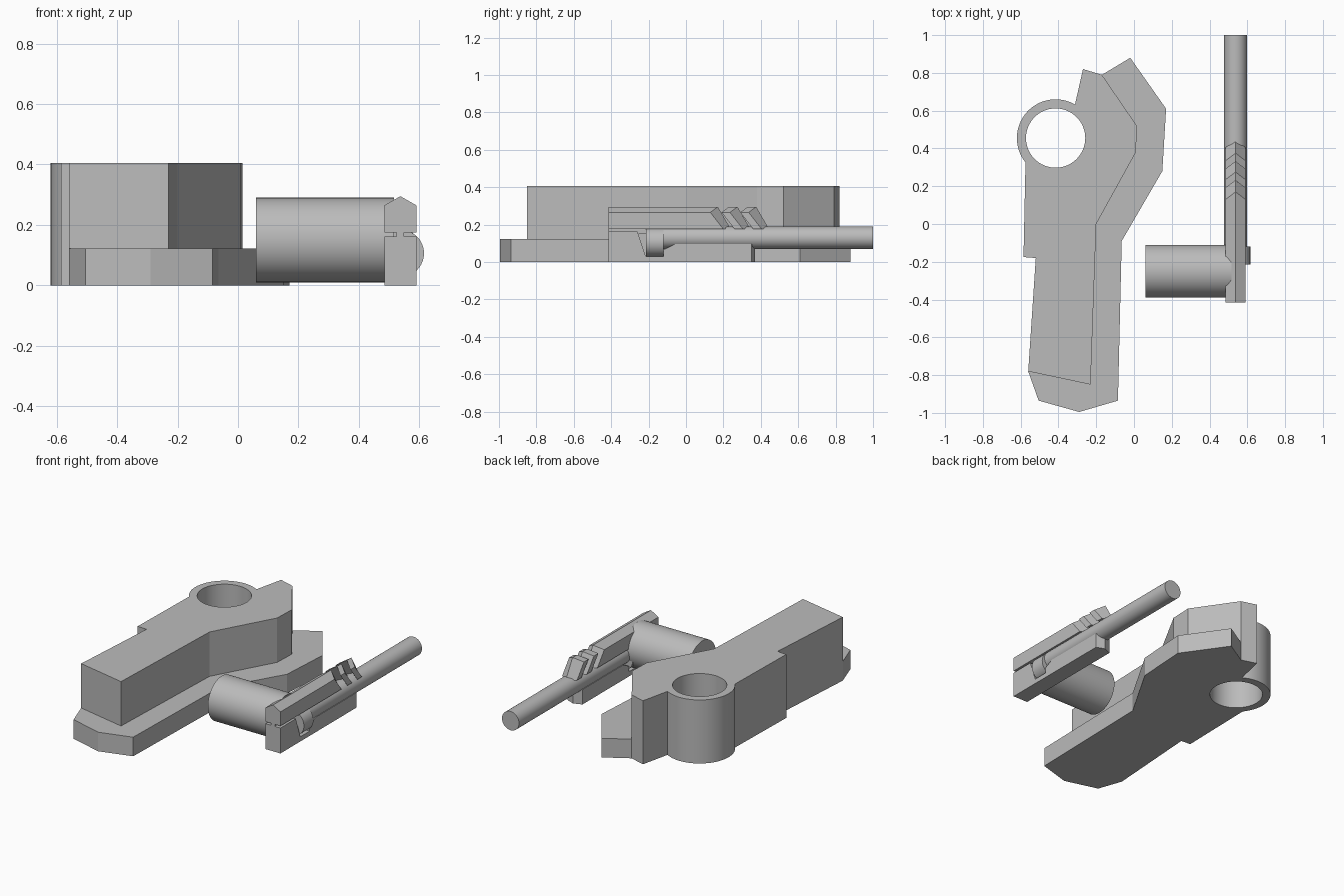
import bpy, bmesh, math
from mathutils import Matrix

cube = bpy.data.objects.get("Cube")
if cube:
    bpy.data.objects.remove(cube)

grey = bpy.data.materials.new("plain_grey")
grey.use_nodes = True
GREY = (0.5, 0.5, 0.5, 1)
grey.diffuse_color = GREY
next(n for n in grey.node_tree.nodes
     if n.type == 'BSDF_PRINCIPLED').inputs["Base Color"].default_value = GREY


def finish(bm, name, smooth=False):
    bmesh.ops.recalc_face_normals(bm, faces=bm.faces)
    mesh = bpy.data.meshes.new(name)
    bm.to_mesh(mesh)
    bm.free()
    mesh.materials.append(grey)
    obj = bpy.data.objects.new(name, mesh)
    bpy.context.collection.objects.link(obj)
    if smooth:
        bpy.ops.object.select_all(action='DESELECT')
        bpy.context.view_layer.objects.active = obj
        obj.select_set(True)
        bpy.ops.object.shade_smooth_by_angle(angle=math.radians(20))
    return obj


def prism(name, loops, low, high, axis='Z', smooth=False):
    """Extrude an outline, and any hole loops, along Z (xy points) or X (yz points)."""
    bm = bmesh.new()
    edges = []
    for loop in loops:
        vs = [bm.verts.new((a, b, low) if axis == 'Z' else (low, a, b)) for a, b in loop]
        edges += [bm.edges.new((v, vs[i - 1])) for i, v in enumerate(vs)]
    bmesh.ops.triangle_fill(bm, edges=edges, use_beauty=True)
    geo = bmesh.ops.extrude_face_region(bm, geom=bm.faces[:], use_keep_orig=True)["geom"]
    shift = (0, 0, high - low) if axis == 'Z' else (high - low, 0, 0)
    bmesh.ops.translate(bm, vec=shift,
                        verts=[g for g in geo if isinstance(g, bmesh.types.BMVert)])
    return finish(bm, name, smooth)


def cylinder(name, centre, radius, length, axis):
    bm = bmesh.new()
    turn = Matrix.Rotation(math.pi / 2, 4, 'Y' if axis == 'X' else 'X')
    bmesh.ops.create_cone(bm, cap_ends=True, segments=64, radius1=radius, radius2=radius,
                          depth=length, matrix=Matrix.Translation(centre) @ turn)
    return finish(bm, name, True)


def arc(centre, radius, start, end, count):
    angles = [math.radians(start + (end - start) * i / count) for i in range(count + 1)]
    return [(centre[0] + radius * math.cos(a), centre[1] + radius * math.sin(a)) for a in angles]


# Tall lever body with a bored boss, and the low ledge around its right side
BORE = (-0.415, 0.455)
inner_edge = [(-0.56, -0.78), (-0.23, -0.85), (-0.2, 0.0), (0.01, 0.38),
              (0.015, 0.52), (-0.17, 0.79)]
body = inner_edge + [(-0.27, 0.82)] + arc(BORE, 0.205, 60, 219, 32) \
    + [(-0.585, -0.175), (-0.52, -0.18)]
hole = arc(BORE, 0.157, 0, 360, 64)[:-1]
prism("lever_body", [body, hole], 0, 0.405, smooth=True)

ledge = [(-0.505, -0.935), (-0.29, -0.995), (-0.085, -0.935), (-0.065, -0.09),
         (0.15, 0.28), (0.17, 0.61), (-0.02, 0.88)] + inner_edge[::-1]
prism("base_ledge", [ledge], 0, 0.122)

# Round boss that carries the clamp
cylinder("side_boss", (0.288, -0.25, 0.15), 0.14, 0.456, 'X')

# Clamp: lower jaw with a pocket for the rod collar
X0, X1 = 0.485, 0.59
XM, HALF = (X0 + X1) / 2, (X1 - X0) / 2
BACK = -0.415
jaw = [(BACK, 0), (0.35, 0), (0.35, 0.095), (-0.06, 0.095), (-0.12, 0.065), (-0.12, 0.03),
       (-0.215, 0.03), (-0.26, 0.162), (BACK, 0.162)]
prism("lower_jaw", [jaw], X0, X1, 'X')
prism("jaw_nose", [[(X0, 0.35), (X1, 0.35), (XM, 0.37)]], 0, 0.095)
prism("jaw_web", [[(BACK, 0.15), (-0.2, 0.15), (-0.2, 0.19), (BACK, 0.19)]], 0.525, 0.55, 'X')


def gabled_bar(name, back, front):
    """Ridge-topped bar; each end is (bottom y, top y, forward point of the ridge)."""
    section = [(-1, 0), (0, 0), (1, 0), (1, 1), (0, 1), (-1, 1)]
    bm = bmesh.new()
    rings = []
    for bottom, top, point in (back, front):
        rings.append([bm.verts.new((XM + s * HALF,
                                    (top if t else bottom) + point * (1 - abs(s)),
                                    (0.265 if s else 0.295) if t else 0.175))
                      for s, t in section])
    for r in rings:
        bm.faces.new((r[0], r[1], r[4], r[5]))
        bm.faces.new((r[1], r[2], r[3], r[4]))
    for i in range(len(section)):
        bm.faces.new((rings[0][i - 1], rings[0][i], rings[1][i], rings[1][i - 1]))
    return finish(bm, name)


# Upper jaw and the two slanted teeth in front of it
gabled_bar("upper_jaw", (BACK, BACK, 0), (0.2, 0.13, 0.04))
for i in range(2):
    y = 0.26 + 0.1 * i
    gabled_bar(f"jaw_tooth_{i + 1}", (y, y - 0.07, 0.04), (y + 0.045, y - 0.025, 0.04))

# Rod and its collar
cylinder("rod", (XM, 0.4, 0.13), 0.06, 1.2, 'Y')
cylinder("rod_collar", (XM, -0.167, 0.106), 0.078, 0.096, 'Y')
